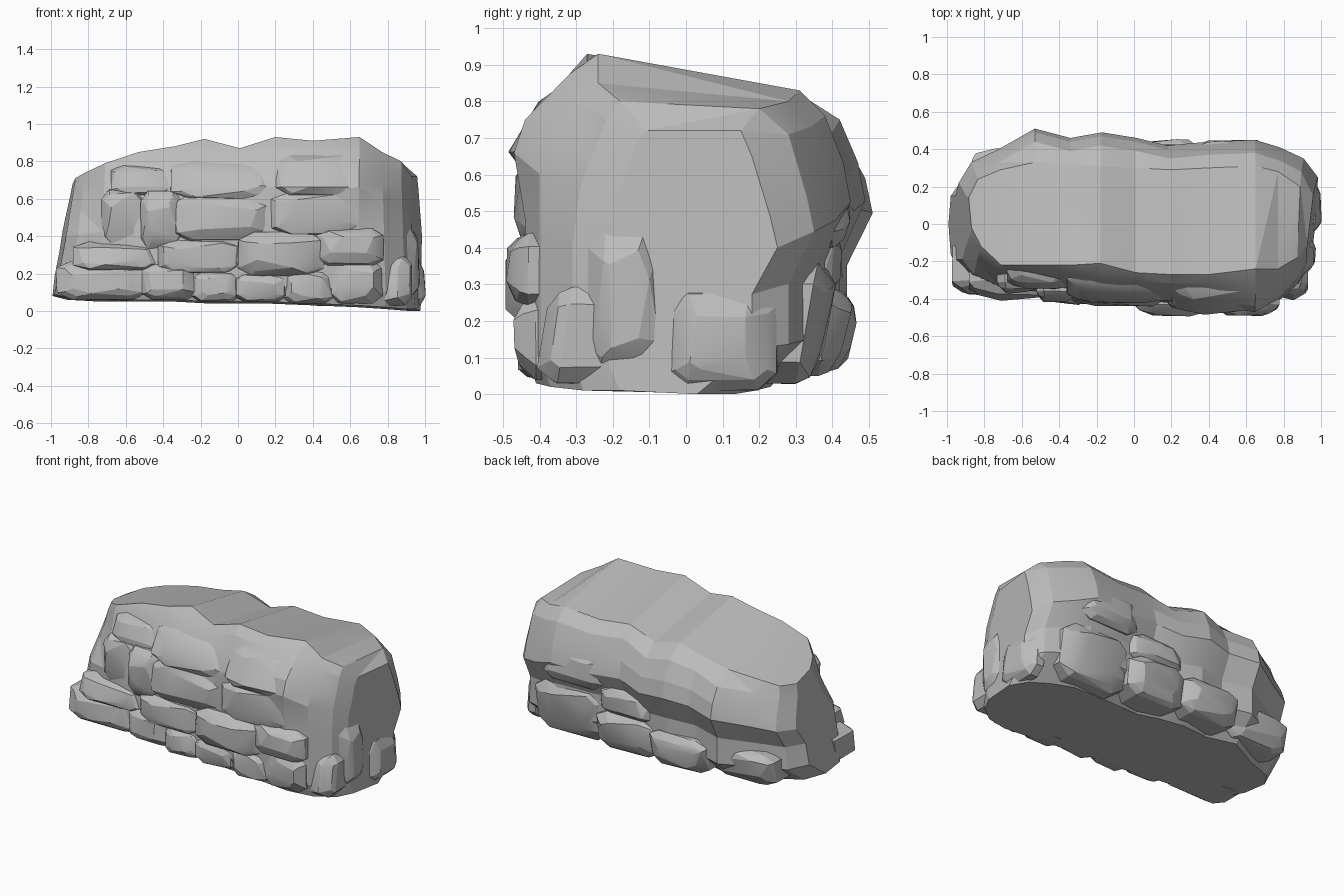
import bpy, bmesh, math, random
from mathutils import Vector

random.seed(7)
if "Cube" in bpy.data.objects:
    bpy.data.objects.remove(bpy.data.objects["Cube"])

grey = bpy.data.materials.new("stone grey")
grey.use_nodes = True
grey.diffuse_color = (0.5, 0.5, 0.5, 1)
grey.node_tree.nodes["Principled BSDF"].inputs["Base Color"].default_value = (0.5, 0.5, 0.5, 1)


def finish(bm, name):
    bmesh.ops.recalc_face_normals(bm, faces=bm.faces)
    mesh = bpy.data.meshes.new(name)
    bm.to_mesh(mesh)
    bm.free()
    mesh.materials.append(grey)
    ob = bpy.data.objects.new(name, mesh)
    bpy.context.collection.objects.link(ob)
    bpy.ops.object.select_all(action="DESELECT")
    ob.select_set(True)
    bpy.context.view_layer.objects.active = ob
    bpy.ops.object.shade_smooth_by_angle(angle=math.radians(15))


def section(xb, xt, zb, zt, yf, yu, ytf, yb, ytb, drop=0.1, yaw=0.0):
    """Closed cross-section: leans from xb at the foot to xt at the top, turned by yaw.
    yf, yu, ytf: front at mid height, shoulder and rim; yb, ytb: back bulge and rim;
    drop: fall of the top from front rim to back rim."""
    h = zt - zb
    at = lambda f: zb + h * f
    yz = [(yf + 0.03, zb), (yf, at(0.1)), (yf, at(0.5)), (yu, at(0.7)),
          (yu + 0.03, at(0.8)), ((yu + ytf * 2) / 3, at(0.94)), (ytf, zt),
          (ytb, zt - drop), (yb - 0.05, zt - drop - 0.07), (yb, at(0.67)), (yb + 0.02, at(0.55)),
          (yb - 0.05, at(0.37)), (yb - 0.05, at(0.16)), (yb - 0.2, zb - 0.01)]
    return [Vector((xb + (xt - xb) * (z - zb) / h + yaw * y, y, max(0, z))) for y, z in yz]


# Main boulder: lofted along its length
stations = [
    (-0.99, -0.87, 0.09, 0.71, -0.19, -0.12, -0.02, 0.2, 0.14, 0.03, -0.06),
    (-0.91, -0.82, 0.07, 0.74, -0.27, -0.2, -0.12, 0.31, 0.24, 0.05, -0.03),
    (-0.74, -0.71, 0.06, 0.79, -0.33, -0.29, -0.22, 0.38, 0.29, 0.07),
    (-0.53, -0.53, 0.06, 0.85, -0.36, -0.32, -0.22, 0.49, 0.33),
    (-0.34, -0.34, 0.06, 0.88, -0.38, -0.35, -0.22, 0.44, 0.32),
    (-0.16, -0.18, 0.05, 0.92, -0.4, -0.38, -0.21, 0.47, 0.31),
    (0.02, 0.01, 0.05, 0.87, -0.4, -0.4, -0.26, 0.44, 0.3),
    (0.15, 0.2, 0.05, 0.93, -0.42, -0.41, -0.27, 0.4, 0.29),
    (0.4, 0.4, 0.04, 0.91, -0.43, -0.44, -0.27, 0.42, 0.3),
    (0.64, 0.65, 0.03, 0.93, -0.44, -0.47, -0.24, 0.43, 0.31),
    (0.79, 0.77, 0.02, 0.85, -0.4, -0.4, -0.24, 0.39, 0.28, 0.05),
    (0.91, 0.88, 0.01, 0.8, -0.31, -0.29, -0.18, 0.33, 0.2, 0.02, 0.04),
    (0.97, 0.94, 0.01, 0.72, -0.21, -0.2, -0.11, 0.23, 0.15, 0.0, 0.12),
]
bm = bmesh.new()
rings = [[bm.verts.new(p) for p in section(*s)] for s in stations]
for a, b in zip(rings, rings[1:]):
    for i in range(len(a)):
        j = (i + 1) % len(a)
        bm.faces.new((a[i], a[j], b[j], b[i]))
bm.faces.new(rings[0])
bm.faces.new(rings[-1])
bmesh.ops.triangulate(bm, faces=[f for f in bm.faces if len(f.verts) == 4])
finish(bm, "main_boulder")

PLACE = {
    "front": lambda u, d, z: (u, -d, z),
    "back": lambda u, d, z: (u, d, z),
    "right_end": lambda u, d, z: (d, u, z),
}


def stone(name, side, u0, u1, z0, z1, depth, thick=0.14, lean=0.0):
    """Faceted stone facing one side; lean moves its top inward."""
    bm = bmesh.new()
    w, h = (u1 - u0) / 2, (z1 - z0) / 2
    uc, zc = (u0 + u1) / 2, (z0 + z1) / 2
    layers = [(thick, 1.0, 0), (0.05, 1.0, 0.02), (0.02, 0.85, 0.07), (0.0, 0.55, 0.14)]
    for inset, size, jit in layers:
        for k in range(8):
            a = math.radians(22.5 + 45 * k)
            # squared-off octagon outline
            cu = max(-1, min(1, 1.7 * math.cos(a))) * size
            cz = max(-1, min(1, 1.7 * math.sin(a))) * size
            cu += random.uniform(-jit, jit)
            cz += random.uniform(-jit, jit)
            d = depth - inset - lean * cz + random.uniform(-0.1, 0.1) * jit
            bm.verts.new(PLACE[side](uc + w * cu, d, max(0.01, zc + h * cz)))
    hull = bmesh.ops.convex_hull(bm, input=bm.verts)
    loose = {g for g in hull["geom_interior"] + hull["geom_unused"]
             if isinstance(g, bmesh.types.BMVert)}
    bmesh.ops.delete(bm, geom=list(loose), context="VERTS")
    finish(bm, name)


# Front masonry, course by course: u0, u1, z0, z1, depth, thickness, lean
front_courses = {
    "front_foot_stone": [
        (-0.97, -0.48, 0.06, 0.27, 0.37, 0.24, 0.02), (-0.51, -0.22, 0.06, 0.25, 0.42),
        (-0.25, 0.01, 0.05, 0.21, 0.43), (-0.02, 0.27, 0.05, 0.2, 0.44),
        (0.24, 0.52, 0.04, 0.22, 0.45), (0.49, 0.77, 0.04, 0.27, 0.46)],
    "front_low_stone": [
        (-0.88, -0.41, 0.22, 0.37, 0.38, 0.2, 0.03), (-0.43, 0.02, 0.2, 0.38, 0.43),
        (0.0, 0.46, 0.19, 0.42, 0.48), (0.42, 0.78, 0.24, 0.44, 0.48)],
    "front_middle_stone": [
        (-0.73, -0.5, 0.34, 0.65, 0.36), (-0.52, -0.3, 0.33, 0.64, 0.41),
        (-0.35, 0.19, 0.37, 0.62, 0.43), (0.17, 0.67, 0.4, 0.64, 0.46)],
    "front_upper_stone": [
        (-0.68, -0.33, 0.62, 0.78, 0.33, 0.16, 0.04), (-0.36, 0.22, 0.6, 0.81, 0.385, 0.2, 0.06),
        (0.2, 0.66, 0.62, 0.84, 0.435, 0.2, 0.06)],
    "front_corner_stone": [(0.72, 0.93, 0.03, 0.29, 0.38, 0.18, 0.02)],
}
# Rear masonry below the overhang
back_courses = {
    "back_foot_stone": [
        (-0.87, -0.41, 0.07, 0.28, 0.38, 0.2, -0.02), (-0.44, -0.03, 0.06, 0.28, 0.45, 0.2, -0.02),
        (-0.06, 0.36, 0.05, 0.29, 0.43, 0.2, -0.02), (0.33, 0.83, 0.03, 0.36, 0.38, 0.16, -0.03)],
    "back_middle_stone": [(-0.05, 0.34, 0.27, 0.45, 0.42), (0.31, 0.74, 0.4, 0.64, 0.44, 0.14, 0.01)],
}
# Slabs on the right end
end_courses = {
    "end_slab": [(-0.27, -0.06, 0.06, 0.47, 0.955, 0.1, 0.01),
                 (-0.05, 0.25, 0.01, 0.29, 0.99, 0.1, 0.01)],
}
for side, courses in (("front", front_courses), ("back", back_courses), ("right_end", end_courses)):
    for name, rows in courses.items():
        for n, row in enumerate(rows, 1):
            stone(f"{name}_{n}", side, *row)
